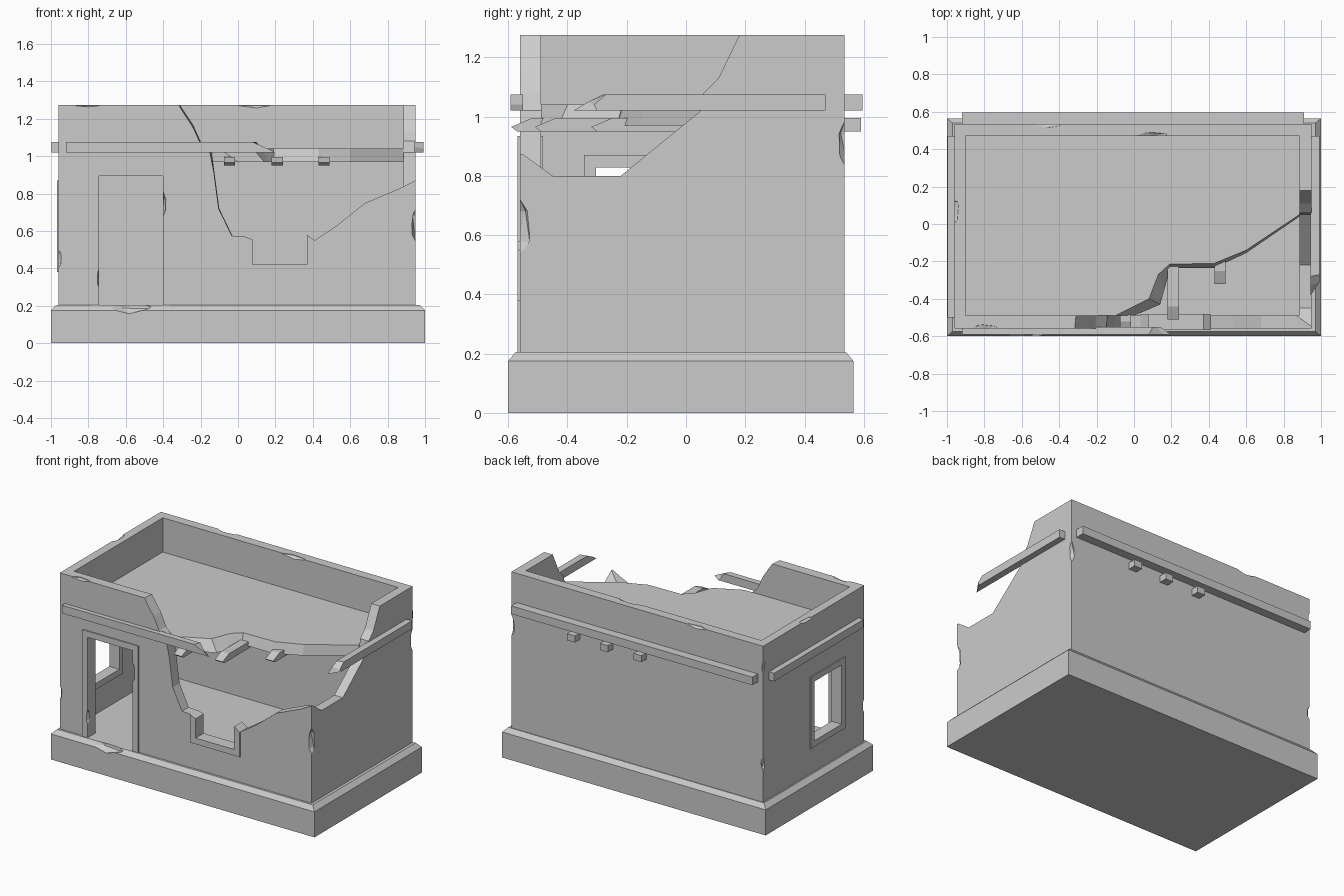
import bpy, bmesh, random
from mathutils import Vector
random.seed(4)


def finish(name, bm):
    bmesh.ops.recalc_face_normals(bm, faces=bm.faces[:])
    me = bpy.data.meshes.new(name)
    bm.to_mesh(me)
    bm.free()
    ob = bpy.data.objects.new(name, me)
    bpy.context.collection.objects.link(ob)
    return ob


def prism(name, axis, a, b, prof_a, prof_b=None):
    """Loft one outline to another along an axis."""
    bm = bmesh.new()
    place = {'x': lambda p, d: (d, p[0], p[1]),
             'y': lambda p, d: (p[0], d, p[1]),
             'z': lambda p, d: (p[0], p[1], d)}[axis]
    va = [bm.verts.new(place(p, a)) for p in prof_a]
    vb = [bm.verts.new(place(p, b)) for p in (prof_b or prof_a)]
    bm.faces.new(va)
    bm.faces.new(vb[::-1])
    n = len(va)
    for i in range(n):
        j = (i + 1) % n
        bm.faces.new((va[j], va[i], vb[i], vb[j]))
    return finish(name, bm)


def rect(u0, u1, v0, v1):
    return [(u0, v0), (u1, v0), (u1, v1), (u0, v1)]


def box(name, x0, x1, y0, y1, z0, z1):
    return prism(name, 'z', z0, z1, rect(x0, x1, y0, y1))


def cut(target, cutter):
    cutter.hide_render = True
    m = target.modifiers.new("cut", 'BOOLEAN')
    m.operation, m.solver, m.object = 'DIFFERENCE', 'EXACT', cutter
    bpy.context.view_layer.objects.active = target
    bpy.ops.object.modifier_apply(modifier=m.name)
    bpy.data.objects.remove(cutter)


def chip(target, loc, size):
    """Knock a rough faceted flake out of an edge."""
    bm = bmesh.new()
    bmesh.ops.create_icosphere(bm, subdivisions=1, radius=1)
    for v in bm.verts:
        k = random.uniform(0.8, 1.15)
        v.co = Vector([c * s * k for c, s in zip(v.co, size)]) + Vector(loc)
    cut(target, finish("chip_cutter", bm))


# Plinth with chamfered top and broken doorstep
plinth = box("plinth", -1, 1, -0.6, 0.565, 0, 0.175)
cap = prism("plinth_cap", 'z', 0.175, 0.205, rect(-1, 1, -0.6, 0.565),
            rect(-0.97, 0.97, -0.575, 0.54))
bpy.ops.object.select_all(action='DESELECT')
plinth.select_set(True)
cap.select_set(True)
bpy.context.view_layer.objects.active = plinth
bpy.ops.object.join()
bm = bmesh.new()
bm.from_mesh(plinth.data)
seam = [f for f in bm.faces if all(abs(v.co.z - 0.175) < 1e-4 for v in f.verts)]
bmesh.ops.delete(bm, geom=seam, context='FACES_ONLY')
bmesh.ops.remove_doubles(bm, verts=bm.verts[:], dist=1e-4)
bmesh.ops.recalc_face_normals(bm, faces=bm.faces[:])
bm.to_mesh(plinth.data)
bm.free()
chip(plinth, (-0.58, -0.6, 0.21), (0.16, 0.045, 0.06))

# Hollow walls
walls = box("walls", -0.96, 0.95, -0.56, 0.535, 0.2, 1.275)
cut(walls, box("room_cutter", -0.9, 0.885, -0.49, 0.47, 0.1, 1.4))

# Collapsed part of the front wall, window opening included
left_out = [(-0.38, 1.4), (-0.33, 1.275), (-0.27, 1.17), (-0.22, 1.08),
            (-0.17, 1.02), (-0.11, 0.72), (-0.04, 0.575)]
left_in = [(-0.36, 1.4), (-0.31, 1.275), (-0.24, 1.17), (-0.2, 1.08),
           (-0.14, 1.02), (-0.1, 0.72), (-0.03, 0.575)]
rest = [(0.035, 0.57), (0.035, 0.38), (0.41, 0.38), (0.41, 0.55), (0.53, 0.63),
        (0.68, 0.75), (0.87, 0.83), (1.1, 0.95), (1.1, 1.4)]
cut(walls, prism("front_break", 'y', -0.7, -0.484, left_out + rest, left_in + rest))

# Collapsed part of the right wall
side = [(-0.7, 0.98), (-0.56, 0.88), (-0.45, 0.8), (-0.22, 0.8), (0.05, 1.02),
        (0.06, 1.08), (0.11, 1.13), (0.18, 1.275), (0.25, 1.4), (-0.7, 1.4)]
cut(walls, prism("side_break", 'x', 0.84, 1.1, side))

# Door and left window openings
cut(walls, box("door_cutter", -0.785, -0.36, -0.7, -0.45, 0.1, 0.935))
cut(walls, box("window_cutter", -1.1, -0.87, -0.345, 0.03, 0.38, 0.87))

# Worn edges
for loc, size in [((-0.8, -0.565, 1.28), (0.08, 0.03, 0.02)),
                  ((-0.45, 0.54, 1.28), (0.1, 0.03, 0.02)),
                  ((0.1, 0.47, 1.28), (0.1, 0.025, 0.02)),
                  ((-0.965, -0.565, 0.45), (0.025, 0.025, 0.07)),
                  ((0.955, -0.565, 0.63), (0.03, 0.04, 0.11)),
                  ((0.955, 0.54, 0.9), (0.03, 0.03, 0.09)),
                  ((-0.965, 0.54, 0.47), (0.025, 0.025, 0.06)),
                  ((-0.965, 0.54, 1.13), (0.02, 0.025, 0.06)),
                  ((-0.965, 0.06, 1.28), (0.03, 0.09, 0.02))]:
    chip(walls, loc, size)

# Door frame
t = 0.042
door = [(-0.785, 0.2), (-0.785, 0.935), (-0.36, 0.935), (-0.36, 0.2), (-0.36 - t, 0.2),
        (-0.36 - t, 0.935 - t), (-0.785 + t, 0.935 - t), (-0.785 + t, 0.2)]
frame = prism("door_frame", 'y', -0.568, -0.482, door)
chip(frame, (-0.74, -0.57, 0.35), (0.015, 0.03, 0.07))
chip(frame, (-0.4, -0.57, 0.74), (0.015, 0.03, 0.07))

# Broken front window frame
sill = [(0.035, 0.57), (0.035, 0.38), (0.41, 0.38), (0.41, 0.55), (0.41 - t, 0.58),
        (0.41 - t, 0.38 + t), (0.035 + t, 0.38 + t), (0.035 + t, 0.555)]
prism("front_window_frame", 'y', -0.568, -0.482, sill)

# Whole left window frame
win = box("left_window_frame", -0.968, -0.892, -0.345, 0.03, 0.38, 0.87)
cut(win, box("pane_cutter", -1.1, -0.8, -0.345 + t, 0.03 - t, 0.38 + t, 0.87 - t))

# Roof slab with ragged sloping edge
back = [(0.885, 0.47), (-0.9, 0.47), (-0.9, -0.49)]
top = [(-0.1, -0.49), (0.08, -0.4), (0.13, -0.27), (0.19, -0.215), (0.43, -0.21),
       (0.6, -0.14), (0.885, 0.05)]
under = [(0.0, -0.49), (0.14, -0.43), (0.165, -0.34), (0.195, -0.235), (0.43, -0.235),
         (0.6, -0.155), (0.885, 0.04)]
prism("roof_slab", 'z', 0.97, 1.04, back + under, back + top)

# Roof joists, sticking out at the back and snapped at the front
for i, (x, end) in enumerate([(-0.045, -0.57), (0.21, -0.49), (0.46, -0.3)]):
    snapped = [(0.59, 0.95), (0.59, 0.995), (end + 0.05, 0.995), (end - 0.02, 0.965),
               (end, 0.95)]
    prism(f"joist_{i}", 'x', x - 0.03, x + 0.03, snapped)

# Trim beams around the outside
box("back_beam", -0.92, 0.91, 0.53, 0.595, 1.02, 1.075)
box("left_beam", -0.998, -0.955, -0.5, 0.47, 1.02, 1.075)
prism("front_beam", 'y', -0.592, -0.55,
      [(-0.92, 1.02), (0.2, 1.02), (0.16, 1.04), (0.08, 1.075), (-0.92, 1.075)],
      [(-0.92, 1.02), (0.14, 1.02), (0.12, 1.04), (0.1, 1.075), (-0.92, 1.075)])
prism("right_beam", 'x', 0.945, 0.992,
      [(0.47, 1.02), (0.47, 1.075), (-0.28, 1.075), (-0.33, 1.05), (-0.38, 1.02)],
      [(0.47, 1.02), (0.47, 1.075), (-0.27, 1.075), (-0.31, 1.04), (-0.3, 1.02)])
